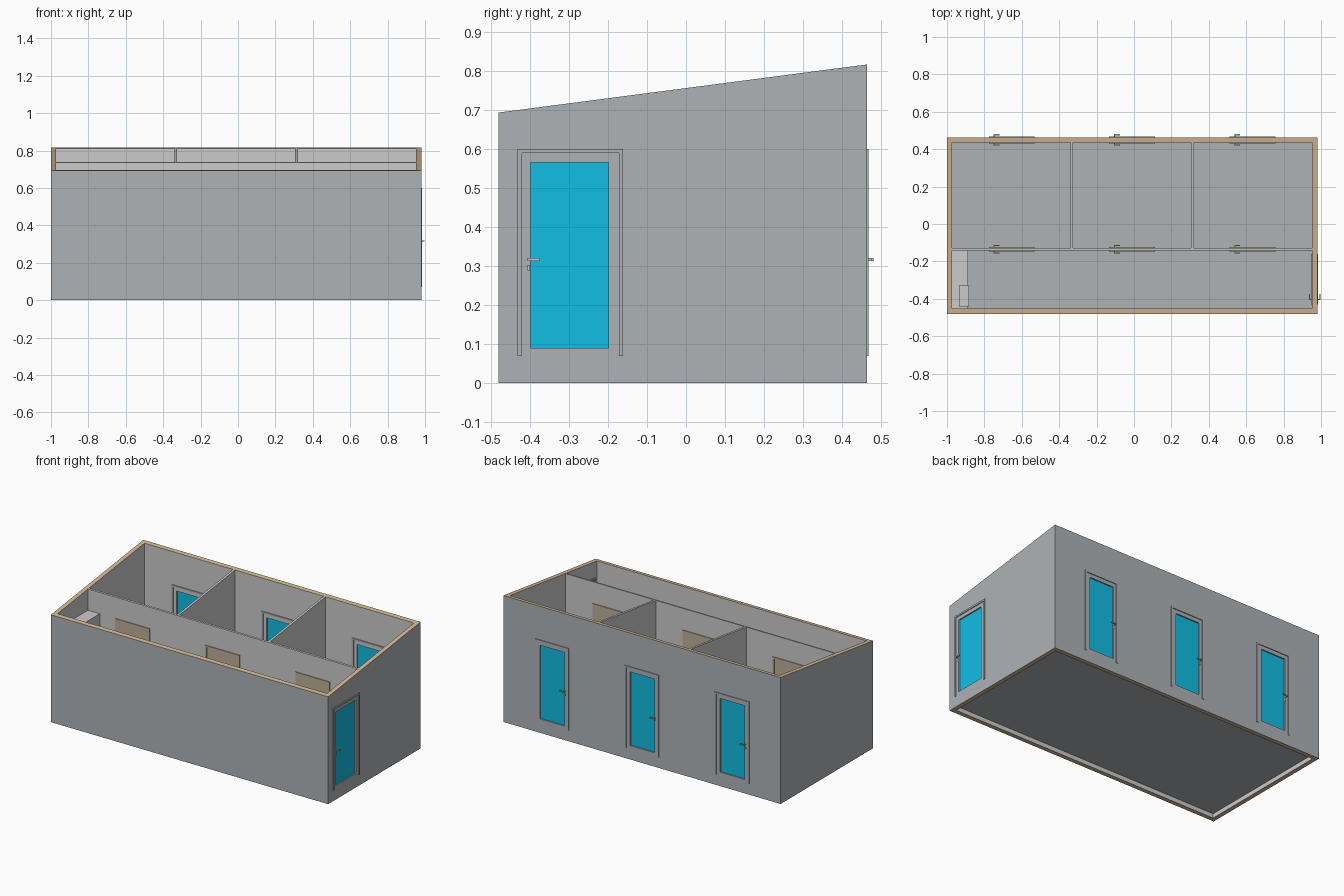
import bpy, bmesh, math
from mathutils import Vector

if "Cube" in bpy.data.objects:
    bpy.data.objects.remove(bpy.data.objects["Cube"])


def material(name, rgb):
    m = bpy.data.materials.new(name)
    m.diffuse_color = (*rgb, 1)
    m.use_nodes = True
    m.node_tree.nodes["Principled BSDF"].inputs["Base Color"].default_value = m.diffuse_color
    return m


SLATE = material("slate_paint", (0.42, 0.45, 0.47))
PLASTER = material("plaster", (0.8, 0.8, 0.8))
TAN = material("tan_wood", (0.66, 0.48, 0.30))
DOOR_WOOD = material("door_wood", (0.52, 0.43, 0.31))
GLASS = material("blue_glass", (0.006, 0.51, 0.77))

X0, X1, Y0, Y1, T = -1.0, 0.98, -0.48, 0.463, 0.028
FLOOR = 0.07
PART_Y0, PART_Y1 = -0.141, -0.129


def roof_z(y):
    return 0.693 + 0.123 * (y - Y0) / (Y1 - Y0)


def finish(name, bm, mats=()):
    bmesh.ops.recalc_face_normals(bm, faces=bm.faces)
    me = bpy.data.meshes.new(name)
    bm.to_mesh(me)
    bm.free()
    for m in mats:
        me.materials.append(m)
    ob = bpy.data.objects.new(name, me)
    bpy.context.collection.objects.link(ob)
    return ob


def block(name, xr, yr, zr, mat=None, sloped=False):
    """Box from ranges; a sloped one follows the roof line at its top."""
    bm = bmesh.new()
    bmesh.ops.create_cube(bm, size=1)
    for v in bm.verts:
        x, y, z = (r[0] if c < 0 else r[1] for c, r in zip(v.co, (xr, yr, zr)))
        if sloped and v.co.z > 0:
            z = roof_z(y)
        v.co = Vector((x, y, z))
    return finish(name, bm, [mat] if mat else [])


# outer shell: slate outside, plaster inside, tan edges
bm = bmesh.new()


def ring(inset, top):
    a, b, c, d = X0 + inset, X1 - inset, Y0 + inset, Y1 - inset
    return [bm.verts.new((x, y, roof_z(y) if top else 0))
            for x, y in ((a, c), (b, c), (b, d), (a, d))]


ob_, ot, ib, it = ring(0, False), ring(0, True), ring(T, False), ring(T, True)
for i in range(4):
    j = (i + 1) % 4
    for lo, hi, idx in ((ob_, ot, 0), (ib, it, 1), (ot, it, 2), (ob_, ib, 2)):
        bm.faces.new((lo[i], lo[j], hi[j], hi[i])).material_index = idx
shell = finish("outer_walls", bm, [SLATE, PLASTER, TAN])

# floor and partitions
block("floor", (X0 + T, X1 - T), (Y0 + T, Y1 - T), (0.028, FLOOR), SLATE)
block("corridor_partition", (X0 + T, X1 - T), (PART_Y0, PART_Y1), (FLOOR, 0), PLASTER, True)
for i, x in enumerate((-0.333, 0.313)):
    block(f"room_partition_{i}", (x - 0.007, x + 0.007), (PART_Y1, Y1 - T), (FLOOR, 0), PLASTER, True)


def door(name, along_x, u0, u1, n0, n1, glazed):
    """Door in a wall: u runs along the wall, n through it."""
    def b(part, ur, nr, zr, mat=None):
        nr = tuple(sorted(nr))
        return block(f"{name}_{part}", *((ur, nr) if along_x else (nr, ur)), zr, mat)

    if glazed:
        g0, g1, mid = u0 + 0.033, u1 - 0.037, (n0 + n1) / 2
        cutter = b("cutter", (g0, g1), (n0 - 0.02, n1 + 0.02), (0.09, 0.565), SLATE)
        cutter.hide_render = True
        mod = shell.modifiers.new("opening", 'BOOLEAN')
        mod.object, mod.operation, mod.solver = cutter, 'DIFFERENCE', 'EXACT'
        bpy.context.view_layer.objects.active = shell
        bpy.ops.object.modifier_apply(modifier=mod.name)
        bpy.data.objects.remove(cutter)
        b("glass", (g0, g1), (mid - 0.006, mid + 0.006), (0.09, 0.565), GLASS)
    for side, face, s in (("outer", n1, 1), ("inner", n0, -1)):
        mat = SLATE if glazed else DOOR_WOOD
        nr = (face, face + s * 0.005)
        b(side + "_left_jamb", (u0, u0 + 0.011), nr, (FLOOR, 0.6), mat)
        b(side + "_right_jamb", (u1 - 0.011, u1), nr, (FLOOR, 0.6), mat)
        b(side + "_head", (u0 + 0.011, u1 - 0.011), nr, (0.589, 0.6), mat)
        if not glazed:
            b(side + "_leaf", (u0 + 0.011, u1 - 0.011), (face, face + s * 0.003), (FLOOR, 0.589), mat)
        # lever handle, its stem and the key plate
        h = u0 + 0.025
        b(side + "_stem", (h, h + 0.006), (face, face + s * 0.017), (0.313, 0.320))
        b(side + "_lever", (h, h + 0.032), (face + s * 0.011, face + s * 0.017), (0.313, 0.320))
        b(side + "_key_plate", (h, h + 0.006), (face, face + s * 0.004), (0.288, 0.302))


# three room exits, three corridor doors, one end door
for i, x in enumerate((-0.776, -0.133, 0.511)):
    door(f"room_exit_{i}", True, x, x + 0.245, Y1 - T, Y1, True)
    door(f"corridor_door_{i}", True, x, x + 0.245, PART_Y0, PART_Y1, False)
door("end_door", False, -0.431, -0.161, X1 - T, X1, True)

# cabinet at the closed end of the corridor, with a small box set on it
block("cabinet", (X0 + T, -0.888), (Y0 + T, PART_Y0), (FLOOR, 0.6))
block("cabinet_box", (-0.936, -0.883), (-0.44, -0.33), (0.5, 0.61))
